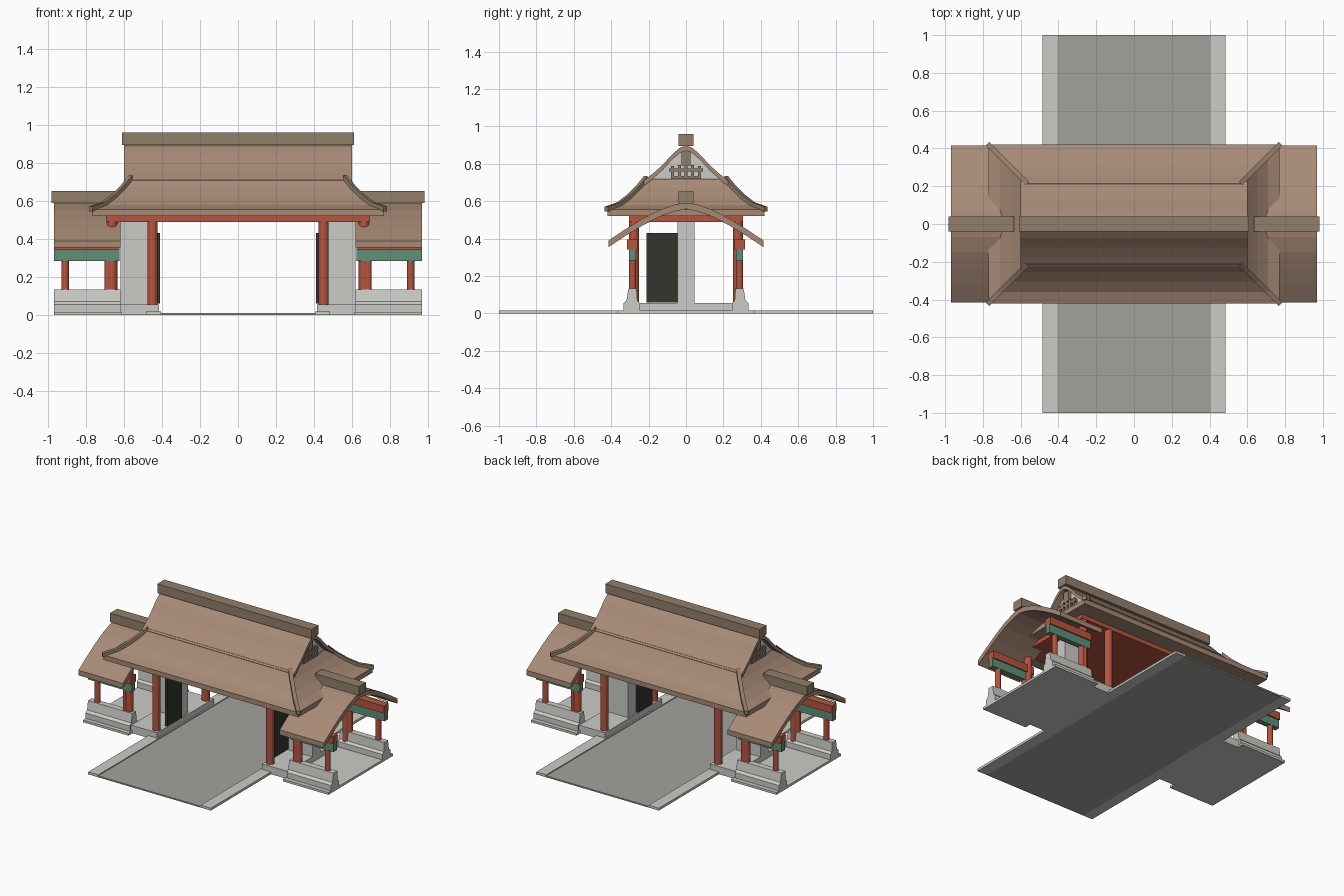
import bpy, bmesh, math
from mathutils import Matrix, Vector

cube = bpy.data.objects.get("Cube")
if cube:
    bpy.data.objects.remove(cube, do_unlink=True)


def material(name, rgb):
    m = bpy.data.materials.new(name)
    m.use_nodes = True
    m.diffuse_color = (*rgb, 1)
    node = next(n for n in m.node_tree.nodes if n.type == 'BSDF_PRINCIPLED')
    node.inputs["Base Color"].default_value = (*rgb, 1)
    return m


ROOF = material("roof_brown", (0.39, 0.255, 0.18))
TRIM = material("ridge_brown", (0.29, 0.21, 0.145))
RED = material("red_lacquer", (0.47, 0.09, 0.05))
GREEN = material("green_paint", (0.115, 0.28, 0.19))
STONE = material("pale_stone", (0.60, 0.60, 0.57))
PAVING = material("grey_paving", (0.36, 0.36, 0.335))
DOOR = material("dark_door", (0.035, 0.036, 0.027))


def finish(bm, name, mat, matrix=Matrix()):
    bmesh.ops.recalc_face_normals(bm, faces=bm.faces)
    bm.transform(matrix)
    mesh = bpy.data.meshes.new(name)
    bm.to_mesh(mesh)
    bm.free()
    mesh.materials.append(mat)
    obj = bpy.data.objects.new(name, mesh)
    bpy.context.collection.objects.link(obj)
    return obj


def box(name, x, y, z, mat):
    """Box from (low, high) pairs on each axis."""
    bm = bmesh.new()
    bmesh.ops.create_cube(bm, size=1)
    pairs = [sorted(p) for p in (x, y, z)]
    for v in bm.verts:
        v.co = Vector([lo if c < 0 else hi for c, (lo, hi) in zip(v.co, pairs)])
    return finish(bm, name, mat)


def prism(name, profile, x0, x1, mat, matrix=Matrix()):
    """Extrude a closed (y, z) profile along x."""
    bm = bmesh.new()
    face = bm.faces.new([bm.verts.new((x0, y, z)) for y, z in profile])
    new = bmesh.ops.extrude_face_region(bm, geom=[face])["geom"]
    bmesh.ops.translate(bm, vec=(x1 - x0, 0, 0),
                        verts=[v for v in new if isinstance(v, bmesh.types.BMVert)])
    return finish(bm, name, mat, matrix)


def column(name, x, y, z0, z1, radius):
    bm = bmesh.new()
    bmesh.ops.create_cone(bm, cap_ends=True, segments=12, radius1=radius,
                          radius2=radius, depth=z1 - z0)
    return finish(bm, name, RED, Matrix.Translation((x, y, (z0 + z1) / 2)))


def mirrored(half):
    """Full arch from a half profile that starts at y = 0."""
    return [(-y, z) for y, z in reversed(half[1:])] + half


def shell(half, drop):
    """Closed roof section: the arch and the same arch lowered."""
    arch = mirrored(half)
    return arch + [(y, z - drop) for y, z in reversed(arch)]


# Paved road with raised kerbs
box("road", (-0.41, 0.41), (-1, 1), (0, 0.01), PAVING)

# Hipped skirt roof lofted from inset rings
EAVE_X, EAVE_Y = 0.77, 0.42
SKIRT = [(0, 0.52), (0, 0.555), (0.06, 0.578), (0.115, 0.62), (0.165, 0.67), (0.205, 0.72)]
bm = bmesh.new()
rings = [[bm.verts.new((sx * (EAVE_X - d), sy * (EAVE_Y - d), z))
          for sx, sy in ((-1, -1), (1, -1), (1, 1), (-1, 1))] for d, z in SKIRT]
bm.faces.new(rings[0])
bm.faces.new(rings[-1])
for low, high in zip(rings, rings[1:]):
    for i in range(4):
        j = (i + 1) % 4
        bm.faces.new((low[i], low[j], high[j], high[i]))
finish(bm, "skirt_roof", ROOF)

# Upper gabled roof, its ridge and gable infill
GABLE = [(0, 0.9), (0.035, 0.885), (0.075, 0.85), (0.125, 0.795), (0.175, 0.75), (0.225, 0.71)]
prism("upper_roof", shell(GABLE, 0.028), -0.6, 0.6, ROOF)
prism("gable_infill", [(y, z - 0.015) for y, z in mirrored(GABLE)], -0.555, 0.555, STONE)
box("main_ridge", (-0.61, 0.61), (-0.04, 0.04), (0.895, 0.96), TRIM)

# Red ceiling frame under the skirt roof
box("ceiling_frame", (-0.695, 0.695), (-0.305, 0.305), (0.49, 0.523), RED)

WING = [(0, 0.595), (0.07, 0.58), (0.15, 0.55), (0.24, 0.502), (0.33, 0.447), (0.415, 0.39)]
LOW_WALL = [(0.245, 0), (0.335, 0), (0.335, 0.055), (0.318, 0.07), (0.308, 0.133),
            (0.265, 0.133), (0.26, 0.07), (0.245, 0.055)]

for s, side in ((1, "left"), (-1, "right")):
    # Kerb and stone floors
    box(side + "_kerb", (s * 0.405, s * 0.485), (-1, 1), (0, 0.017), STONE)
    box(side + "_plinth", (s * 0.415, s * 0.62), (-0.32, 0.32), (0, 0.055), STONE)
    box(side + "_wing_floor", (s * 0.61, s * 0.97), (-0.365, 0.365), (0, 0.016), STONE)

    # Wall and open door leaf
    box(side + "_wall", (s * 0.425, s * 0.62), (-0.045, 0.045), (0.05, 0.495), STONE)
    box(side + "_door", (s * 0.41, s * 0.43), (-0.21, -0.046), (0.06, 0.43), DOOR)

    # Wing roof with ridge
    prism(side + "_wing_roof", shell(WING, 0.036), s * 0.62, s * 0.97, ROOF)
    box(side + "_wing_ridge", (s * 0.635, s * 0.983), (-0.04, 0.04), (0.588, 0.652), TRIM)

    # Gable lattice in front of the infill
    gx = (s * 0.55, s * 0.575)
    box(side + "_gable_post", gx, (-0.025, 0.025), (0.79, 0.865), TRIM)
    box(side + "_gable_rail_upper", gx, (-0.09, 0.09), (0.758, 0.776), TRIM)
    box(side + "_gable_rail_lower", gx, (-0.08, 0.08), (0.72, 0.736), TRIM)
    for k in range(-2, 3):
        y = k * 0.036
        box(side + "_gable_strut", gx, (y - 0.008, y + 0.008),
            (0.722, 0.80 - 0.006 * abs(k)), TRIM)

    for t, end in ((-1, "front"), (1, "back")):
        tag = side + "_" + end
        # Columns of the gate and the wing
        column(tag + "_gate_column", s * 0.45, t * 0.278, 0.05, 0.495, 0.027)
        column(tag + "_corner_column", s * 0.663, t * 0.278, 0.015, 0.495, 0.027)
        for x in (0.685, 0.91):
            column(tag + "_wing_column", s * x, t * 0.286, 0.12, 0.36, 0.019)

        # Low stepped wall and beams of the wing
        prism(tag + "_low_wall", [(t * y, z) for y, z in LOW_WALL], s * 0.62, s * 0.97, STONE)
        box(tag + "_green_beam", (s * 0.625, s * 0.97), (t * 0.268, t * 0.306),
            (0.283, 0.342), GREEN)
        box(tag + "_red_beam", (s * 0.625, s * 0.97), (t * 0.26, t * 0.315),
            (0.342, 0.395), RED)

        # Raised hip ridge following the skirt curve
        line = [(-d * math.sqrt(2), z) for d, z in SKIRT[1:]]
        line[0] = (0.008, 0.555)
        hip = [(y, z - 0.01) for y, z in line] + [(y, z + 0.016) for y, z in reversed(line)]
        place = (Matrix.Translation((s * EAVE_X, t * EAVE_Y, 0))
                 @ Matrix.Rotation(math.atan2(-s, t), 4, 'Z'))
        prism(tag + "_hip_ridge", hip, -0.013, 0.013, TRIM, place)
